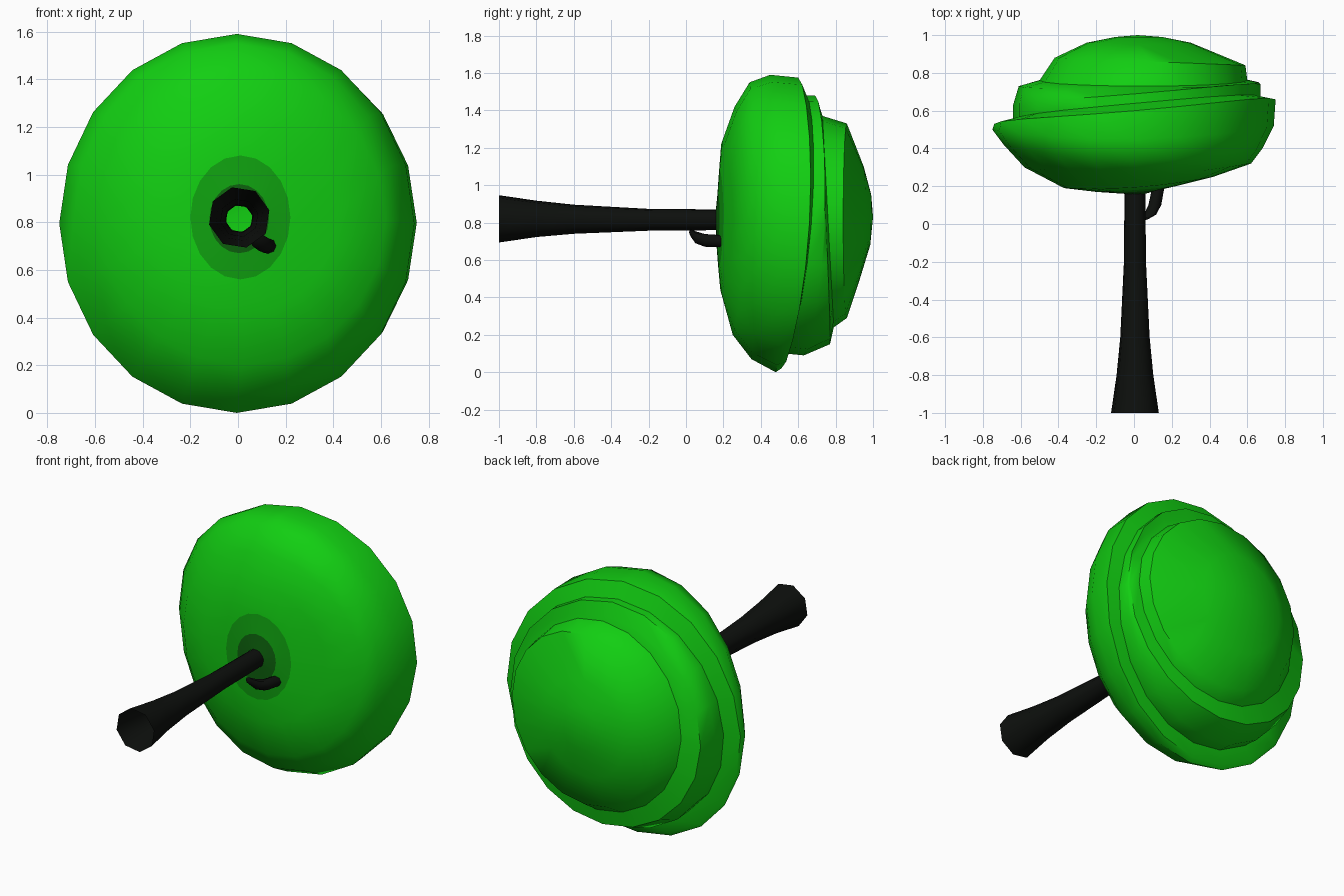
import bpy, math

if "Cube" in bpy.data.objects:
    bpy.data.objects.remove(bpy.data.objects["Cube"])


def material(name, rgb):
    m = bpy.data.materials.new(name)
    m.diffuse_color = (*rgb, 1)
    m.use_nodes = True
    m.node_tree.nodes["Principled BSDF"].inputs["Base Color"].default_value = m.diffuse_color
    return m


GREEN = material("leaf_green", (0.006, 0.62, 0.006))
MID = material("leaf_shade", (0.005, 0.36, 0.005))
DARK = material("leaf_dark", (0.004, 0.12, 0.004))
BARK = material("bark", (0.004, 0.005, 0.004))


def circle(x, y, z, r):
    return (x - r, y, x + r, y, z - r, y, z + r, y)


def ring_points(ring, sides, phase):
    # Tilted ellipse given by its left, right, bottom and top extremes
    xl, yl, xr, yr, zb, yb, zt, yt = ring
    pts = []
    for i in range(sides):
        a = 2 * math.pi * (i + phase) / sides
        c, s = math.cos(a), math.sin(a)
        y = (c * c * (yl + yr) + s * s * (yb + yt) + c * (yr - yl) + s * (yt - yb)) / 2
        pts.append(((xl + xr + c * (xr - xl)) / 2, y, (zb + zt + s * (zt - zb)) / 2))
    return pts


def loft(name, rings, sides, mats, bands=None, phase=0.0, start=None, end=None, angle=50):
    verts, faces, band = [], [], []
    for ring in rings:
        verts += ring_points(ring, sides, phase)
    for k in range(len(rings) - 1):
        for i in range(sides):
            a, b = k * sides + i, k * sides + (i + 1) % sides
            faces.append((a, a + sides, b + sides, b))
            band.append(bands[k] if bands else 0)
    last = (len(rings) - 1) * sides
    for tip, base, flip in ((start, 0, True), (end, last, False)):
        if tip:
            verts.append(tip)
            t = len(verts) - 1
            for i in range(sides):
                a, b = base + i, base + (i + 1) % sides
                faces.append((t, a, b) if flip else (a, t, b))
                band.append(0)
    me = bpy.data.meshes.new(name)
    me.from_pydata(verts, [], faces)
    for m in mats:
        me.materials.append(m)
    for p, m in zip(me.polygons, band):
        p.material_index = m
    ob = bpy.data.objects.new(name, me)
    bpy.context.collection.objects.link(ob)
    bpy.ops.object.select_all(action='DESELECT')
    ob.select_set(True)
    bpy.context.view_layer.objects.active = ob
    bpy.ops.object.shade_smooth_by_angle(angle=math.radians(angle))
    return ob


# Trunk: open flared tube
loft("trunk", [circle(0.005, -1.0, 0.82, 0.13), circle(0.005, -0.8, 0.82, 0.1),
               circle(0.005, -0.6, 0.818, 0.08), circle(0.005, -0.2, 0.815, 0.06),
               circle(0.005, 0.17, 0.815, 0.057)], 8, [BARK], phase=0.3)

# Branch stub curving from the trunk into the canopy
loft("branch", [circle(0.055, 0.025, 0.745, 0.02), circle(0.085, 0.05, 0.722, 0.032),
                circle(0.11, 0.1, 0.705, 0.034), circle(0.13, 0.2, 0.70, 0.032)],
     8, [BARK], start=(0.045, 0.015, 0.75))

# Lower canopy: broad bowl, darkening toward the trunk
seam_1 = (-0.64, 0.55, 0.67, 0.67, 0.10, 0.53, 1.48, 0.64)
loft("lower_canopy", [
    circle(0.005, 0.16, 0.815, 0.055),
    (-0.12, 0.165, 0.13, 0.18, 0.67, 0.165, 0.96, 0.17),
    (-0.20, 0.17, 0.22, 0.20, 0.56, 0.175, 1.08, 0.18),
    (-0.37, 0.19, 0.42, 0.25, 0.42, 0.19, 1.24, 0.195),
    (-0.58, 0.30, 0.62, 0.32, 0.20, 0.25, 1.42, 0.26),
    (-0.69, 0.42, 0.68, 0.40, 0.07, 0.35, 1.55, 0.34),
    (-0.75, 0.50, 0.74, 0.52, 0.00, 0.48, 1.59, 0.45),
    (-0.74, 0.53, 0.75, 0.66, 0.02, 0.51, 1.575, 0.60),
    seam_1], 20, [GREEN, MID, DARK], bands=[2, 1, 0, 0, 0, 0, 0, 0])

# Middle canopy: narrower band behind the bowl
seam_2 = (-0.50, 0.76, 0.60, 0.76, 0.24, 0.79, 1.37, 0.73)
loft("middle_canopy", [
    seam_1,
    (-0.64, 0.63, 0.67, 0.74, 0.09, 0.63, 1.48, 0.69),
    (-0.61, 0.73, 0.66, 0.75, 0.15, 0.77, 1.40, 0.72),
    seam_2], 20, [GREEN])

# Top canopy: closing dome
loft("top_canopy", [
    seam_2,
    (-0.42, 0.88, 0.59, 0.84, 0.29, 0.86, 1.33, 0.86),
    (-0.25, 0.96, 0.30, 0.96, 0.50, 0.93, 1.10, 0.95),
    (-0.10, 0.99, 0.15, 0.99, 0.68, 0.985, 0.95, 0.99)],
    20, [GREEN], end=(0.02, 1.0, 0.83))
